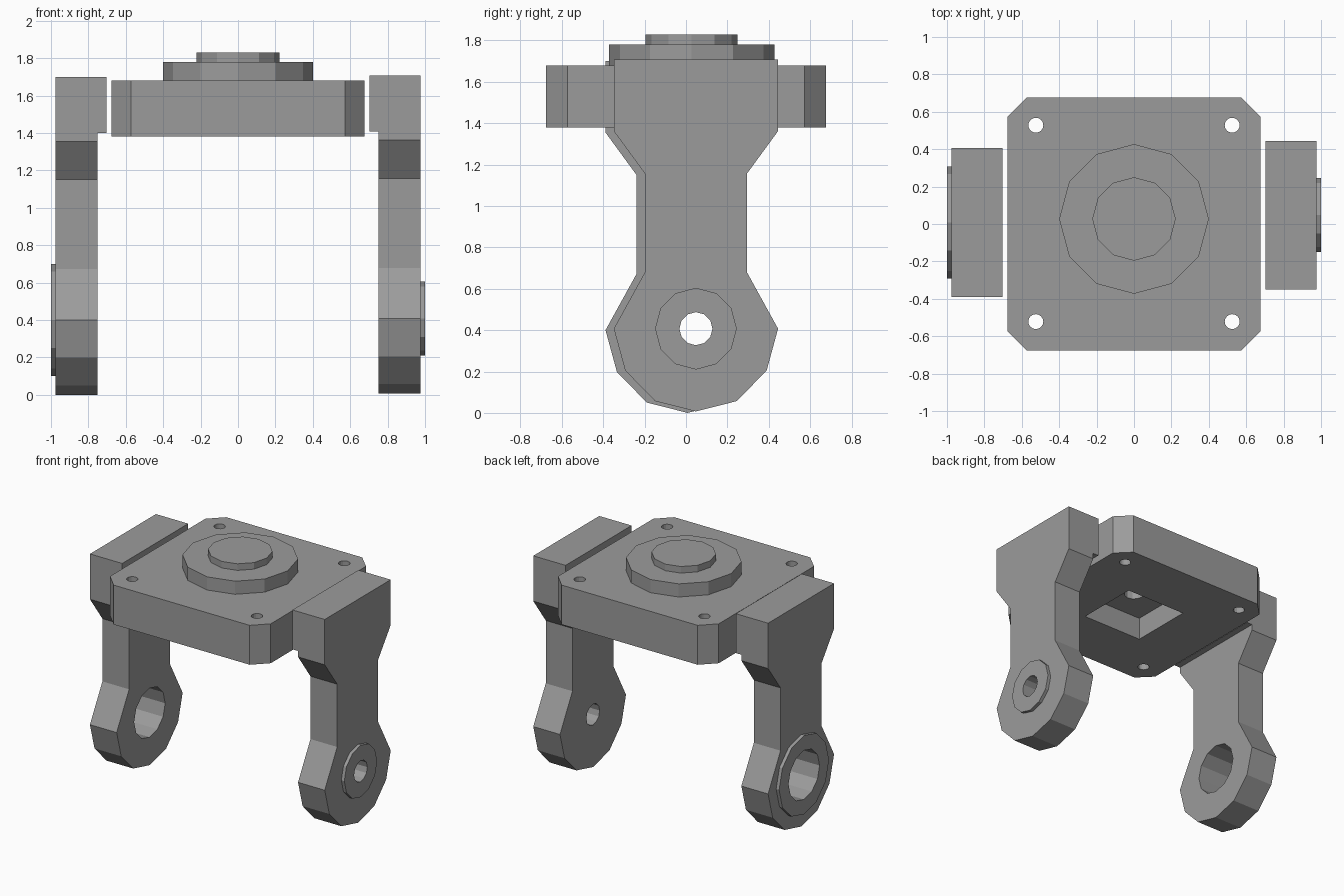
import bpy, bmesh, math
from mathutils import Matrix, Vector

cube = bpy.data.objects.get("Cube")
if cube:
    bpy.data.objects.remove(cube, do_unlink=True)

grey = bpy.data.materials.new("machined grey")
grey.use_nodes = True
GREY = (0.33, 0.33, 0.33, 1)
grey.diffuse_color = GREY
grey.node_tree.nodes["Principled BSDF"].inputs["Base Color"].default_value = GREY

# Local (u, v, extrude) axes turned to world (y, z, x)
SIDEWAYS = Matrix(((0, 0, 1, 0), (1, 0, 0, 0), (0, 1, 0, 0), (0, 0, 0, 1)))


def prism(name, outline, low, high, sideways=False):
    """Extrude a flat outline between two levels along z, or along x."""
    bm = bmesh.new()
    base = bm.faces.new([bm.verts.new((u, v, low)) for u, v in outline])
    grown = bmesh.ops.extrude_face_region(bm, geom=[base], use_keep_orig=True)
    moved = [g for g in grown["geom"] if isinstance(g, bmesh.types.BMVert)]
    bmesh.ops.translate(bm, verts=moved, vec=(0, 0, high - low))
    if sideways:
        bm.transform(SIDEWAYS)
    bmesh.ops.recalc_face_normals(bm, faces=bm.faces)
    mesh = bpy.data.meshes.new(name)
    bm.to_mesh(mesh)
    bm.free()
    mesh.materials.append(grey)
    obj = bpy.data.objects.new(name, mesh)
    bpy.context.collection.objects.link(obj)
    return obj


def ring(u, v, radius, sides=12):
    steps = [math.tau * i / sides for i in range(sides)]
    return [(u + radius * math.cos(a), v + radius * math.sin(a)) for a in steps]


def box(u0, u1, v0, v1):
    return [(u0, v0), (u1, v0), (u1, v1), (u0, v1)]


def cut(target, cutter):
    """Subtract a cutter, apply the result and drop the cutter."""
    cutter.hide_render = True
    mod = target.modifiers.new("cut", 'BOOLEAN')
    mod.operation = 'DIFFERENCE'
    mod.solver = 'EXACT'
    mod.object = cutter
    bpy.context.view_layer.objects.active = target
    bpy.ops.object.modifier_apply(modifier=mod.name)
    bpy.data.objects.remove(cutter, do_unlink=True)


# Top plate: square with clipped corners
S, C = 0.677, 0.573
corners = [(S, -C), (S, C), (C, S), (-C, S), (-S, C), (-S, -C), (-C, -S), (C, -S)]
plate = prism("top_plate", corners, 1.38, 1.68)
for x in (-0.525, 0.525):
    for y in (-0.522, 0.528):
        cut(plate, prism("screw_cutter", ring(x, y, 0.04, 16), 1.3, 1.8))

# Square pocket under the plate with a small blind bore
cut(plate, prism("pocket_cutter", box(-0.25, 0.25, -0.24, 0.24), 1.3, 1.55))
cut(plate, prism("bore_cutter", ring(0, 0, 0.07), 1.5, 1.65))

# Stepped round boss on top
prism("lower_boss", ring(0, 0.027, 0.4), 1.68, 1.78)
prism("upper_boss", ring(0, 0.027, 0.223), 1.78, 1.83)

# Half of the arm outline, from the rounded foot to the square head
HALF = [(0.1975, 0.05), (0.342, 0.198), (0.397, 0.4), (0.247, 0.672),
        (0.247, 1.15), (0.397, 1.355), (0.397, 1.7)]
OUTLINE = [(0, 0)] + HALF + [(-u, v) for u, v in reversed(HALF)]


def arm(side, sign, y, lift, hub_radius, hole_radius):
    def span(near, far):
        return sorted((sign * near, sign * far))

    shape = [(u + y, v + lift) for u, v in OUTLINE]
    body = prism(side + "_arm", shape, *span(0.75, 0.975), True)
    # Inward lip of the head
    prism(side + "_head_lip", box(y - 0.397, y + 0.397, 1.4 + lift, 1.7 + lift),
          *span(0.703, 0.75), True)
    # Raised hub and pivot hole
    hub = prism(side + "_hub", ring(y, 0.4 + lift, hub_radius),
                *span(0.975, 1.0), True)
    for part in (body, hub):
        cut(part, prism("pivot_cutter", ring(y, 0.4 + lift, hole_radius),
                        *span(0.6, 1.1), True))


arm("left", 1, 0.048, 0.007, 0.1975, 0.08)
arm("right", -1, 0.008, 0, 0.3, 0.187)
